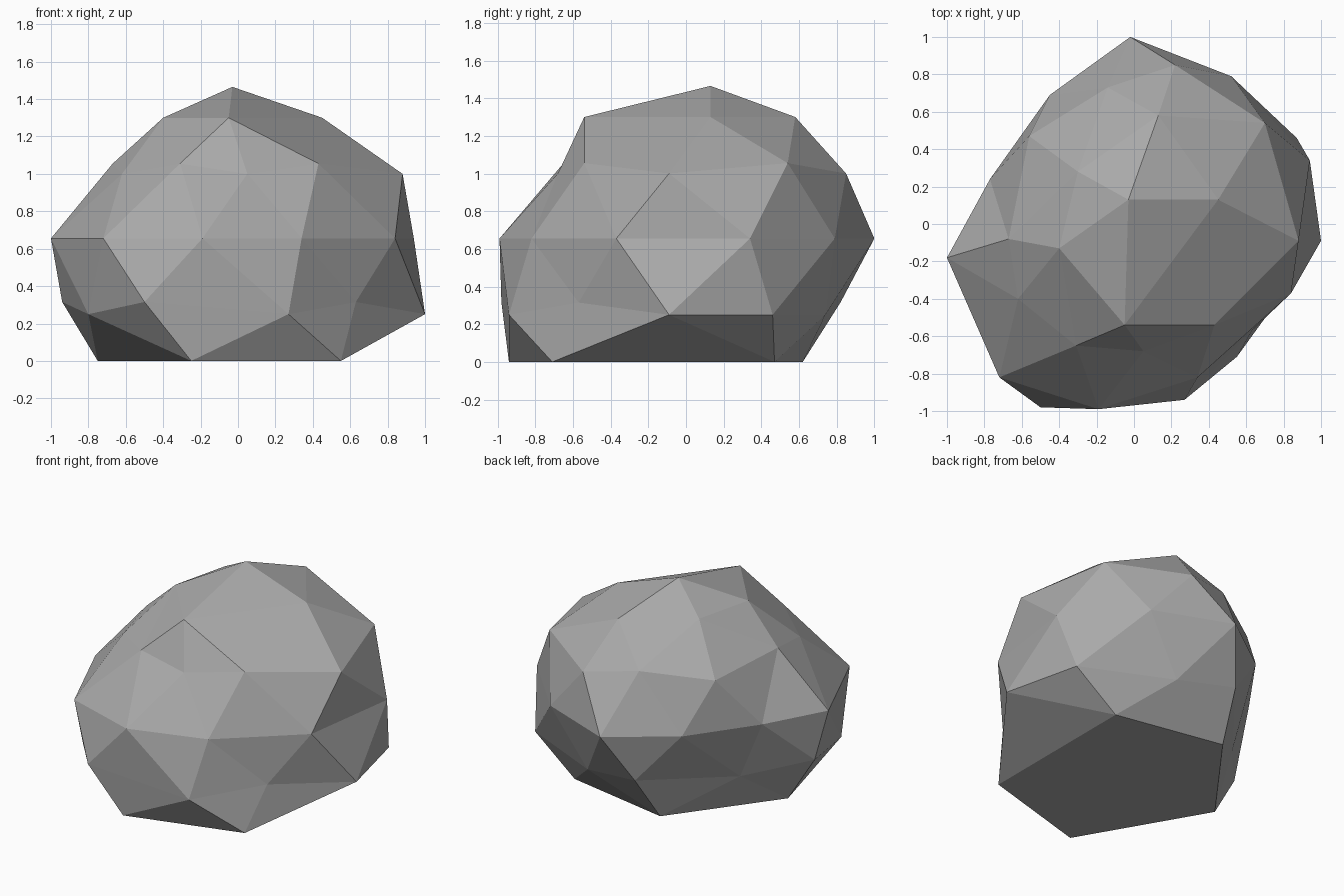
import bpy
import bmesh
from math import atan2, tau

cube = bpy.data.objects.get("Cube")
if cube:
    bpy.data.objects.remove(cube, do_unlink=True)

# Stone material
stone = bpy.data.materials.new("stone_grey")
stone.use_nodes = True
grey = (0.4, 0.4, 0.4, 1)
stone.diffuse_color = grey
shader = stone.node_tree.nodes["Principled BSDF"]
shader.inputs["Base Color"].default_value = grey
shader.inputs["Roughness"].default_value = 0.9

# Rough outline of the boulder at each level, top to bottom: height, then
# the corners counter-clockwise starting from the left side
levels = [
    (1.465, [(-.03, .13)]),
    (1.3, [(.45, .13), (.13, .58), (-.3, .28), (-.4, -.13), (-.05, -.54)]),
    (1.055, [(.7, .54), (-.14, .73), (-.67, -.08), (-.31, -.65), (.43, -.54)]),
    (1.0, [(.88, -.09), (.22, .85), (-.56, .47), (-.62, -.4), (.05, -.68)]),
    (.655, [(.94, .34), (.52, .79), (-.02, 1), (-.45, .69), (-.77, .24),
            (-1, -.18), (-.72, -.82), (-.19, -.99), (.34, -.82), (.84, -.37)]),
    (.315, [(.87, .46), (-.17, .82), (-.94, -.11), (-.5, -.98), (.63, -.57)]),
    (.25, [(1, -.09), (.26, .74), (-.61, .26), (-.8, -.61), (.27, -.94)]),
    (0, [(.55, .47), (-.23, .62), (-.75, -.08), (-.25, -.94), (.55, -.71)]),
    (0, [(0, 0)]),
]

# Start from a faceted ball and group its corners into levels
bm = bmesh.new()
bmesh.ops.create_icosphere(bm, subdivisions=2, radius=1)
rings = {}
for v in bm.verts:
    rings.setdefault(round(v.co.z, 2), []).append(v)


def turn(v):
    return (atan2(v.co.y, v.co.x) + 0.1) % tau


# Pull each level out to its rough outline, flattening the underside
for key, (height, outline) in zip(sorted(rings, reverse=True), levels):
    for v, (x, y) in zip(sorted(rings[key], key=turn), outline):
        v.co = (x, y, height)
    # One low corner on the back left is chipped downwards
    if height == .315:
        min(rings[key], key=turn).co.z = .25

bmesh.ops.recalc_face_normals(bm, faces=bm.faces)
mesh = bpy.data.meshes.new("boulder")
bm.to_mesh(mesh)
bm.free()
mesh.materials.append(stone)
boulder = bpy.data.objects.new("boulder", mesh)
bpy.context.collection.objects.link(boulder)
